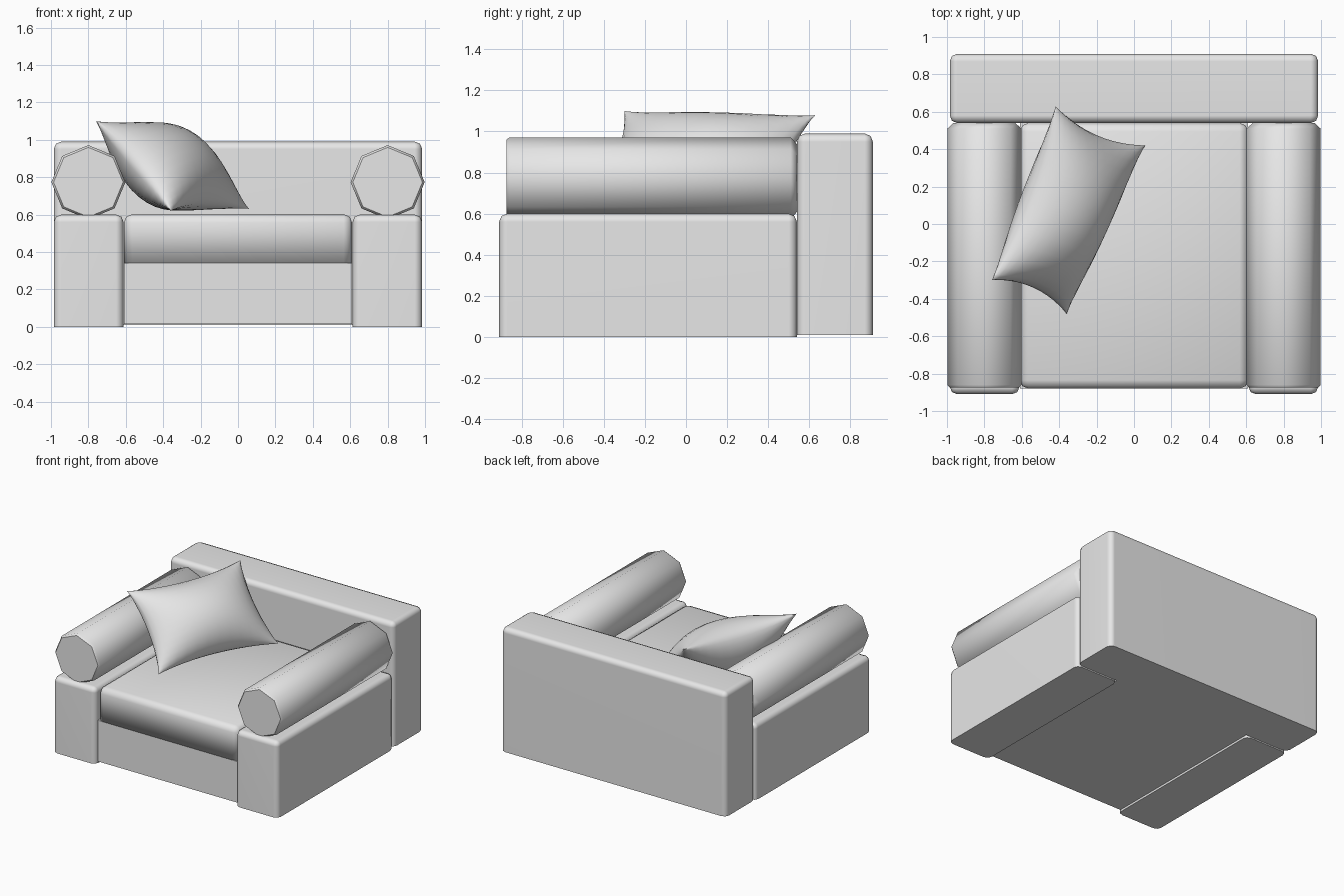
import bpy, bmesh, math
from mathutils import Vector

cube = bpy.data.objects.get("Cube")
if cube:
    bpy.data.objects.remove(cube, do_unlink=True)

# One upholstery colour for the whole chair
fabric = bpy.data.materials.new("light_grey_fabric")
fabric.use_nodes = True
GREY = (0.8, 0.8, 0.8, 1)
fabric.diffuse_color = GREY
fabric.node_tree.nodes["Principled BSDF"].inputs["Base Color"].default_value = GREY


def finish(bm, name, angle):
    bmesh.ops.recalc_face_normals(bm, faces=bm.faces)
    mesh = bpy.data.meshes.new(name)
    bm.to_mesh(mesh)
    bm.free()
    mesh.materials.append(fabric)
    obj = bpy.data.objects.new(name, mesh)
    bpy.context.collection.objects.link(obj)
    bpy.ops.object.select_all(action='DESELECT')
    obj.select_set(True)
    bpy.context.view_layer.objects.active = obj
    bpy.ops.object.shade_smooth_by_angle(angle=math.radians(angle))
    return obj


def block(name, low, high, bevel=0.0, angle=50, weighted=True):
    """Box whose edges are chamfered everywhere except around the bottom."""
    low, high = Vector(low), Vector(high)
    bm = bmesh.new()
    bmesh.ops.create_cube(bm, size=1)
    for v in bm.verts:
        v.co = [(low[i] + high[i]) / 2 + v.co[i] * (high[i] - low[i]) for i in range(3)]
    if bevel:
        edges = [e for e in bm.edges
                 if max(v.co.z for v in e.verts) > low.z + 0.01]
        bmesh.ops.bevel(bm, geom=edges, offset=bevel, segments=2,
                        profile=0.5, affect='EDGES')
    obj = finish(bm, name, angle)
    if weighted:
        mod = obj.modifiers.new("even_shading", 'WEIGHTED_NORMAL')
        mod.keep_sharp = True
    return obj


def bolster(name, x):
    """Eight-sided roll lying along y, slightly tapered at its ends."""
    rings = [(-0.875, 0.186), (-0.86, 0.198), (0.51, 0.198), (0.54, 0.165)]
    bm = bmesh.new()
    loops = []
    for y, r in rings:
        loops.append([bm.verts.new((x + r * math.sin(k * math.tau / 8), y,
                                    0.773 + r * math.cos(k * math.tau / 8)))
                      for k in range(8)])
    for a, b in zip(loops, loops[1:]):
        for k in range(8):
            n = (k + 1) % 8
            bm.faces.new((a[k], a[n], b[n], b[k]))
    bm.faces.new(loops[0])
    bm.faces.new(loops[-1])
    return finish(bm, name, 48)


def pillow(name, corners, thickness, pinch, n=16):
    """Stuffed cushion stretched between four pointed corners."""
    a, b, c, d = map(Vector, corners)
    normal = (b - a).cross(d - a).normalized()
    if normal.z < 0:
        normal.negate()
    bm = bmesh.new()

    def sheet(side):
        grid = []
        for i in range(n + 1):
            row = []
            for j in range(n + 1):
                u = -math.cos(math.pi * i / n)
                v = -math.cos(math.pi * j / n)
                # edges draw inward between the corners
                s = (u * (1 - pinch[0] * (1 - v * v)) + 1) / 2
                t = (v * (1 - pinch[1] * (1 - u * u)) + 1) / 2
                p = a.lerp(b, s).lerp(d.lerp(c, s), t)
                puff = max(0, (1 - u * u) * (1 - v * v)) ** 0.6
                row.append(bm.verts.new(p + normal * side * thickness * puff))
            grid.append(row)
        for i in range(n):
            for j in range(n):
                bm.faces.new((grid[i][j], grid[i + 1][j],
                              grid[i + 1][j + 1], grid[i][j + 1]))

    sheet(1)
    sheet(-1)
    bmesh.ops.remove_doubles(bm, verts=bm.verts, dist=0.0005)
    return finish(bm, name, 80)


# Frame: backrest, seat base and seat cushion
block("backrest", (-0.985, 0.54, 0.01), (0.985, 0.91, 0.99), 0.04)
block("seat_base", (-0.61, -0.88, 0.015), (0.61, 0.54, 0.34), weighted=False, angle=30)
block("seat_cushion", (-0.61, -0.88, 0.34), (0.61, 0.54, 0.602), 0.045,
      angle=100, weighted=False)

# Arms with rolls on top
for side, sign in (("left", 1), ("right", -1)):
    x0, x1 = sorted((sign * 0.612, sign * 0.985))
    block(side + "_arm", (x0, -0.91, 0), (x1, 0.54, 0.60), 0.04)
    bolster(side + "_arm_bolster", sign * 0.80)

# Loose pillow leaning on the right arm
pillow("throw_pillow",
       [(-0.76, -0.30, 1.10), (-0.42, 0.63, 1.08),
        (0.06, 0.42, 0.63), (-0.36, -0.48, 0.62)],
       thickness=0.21, pinch=(0.11, 0.14))
